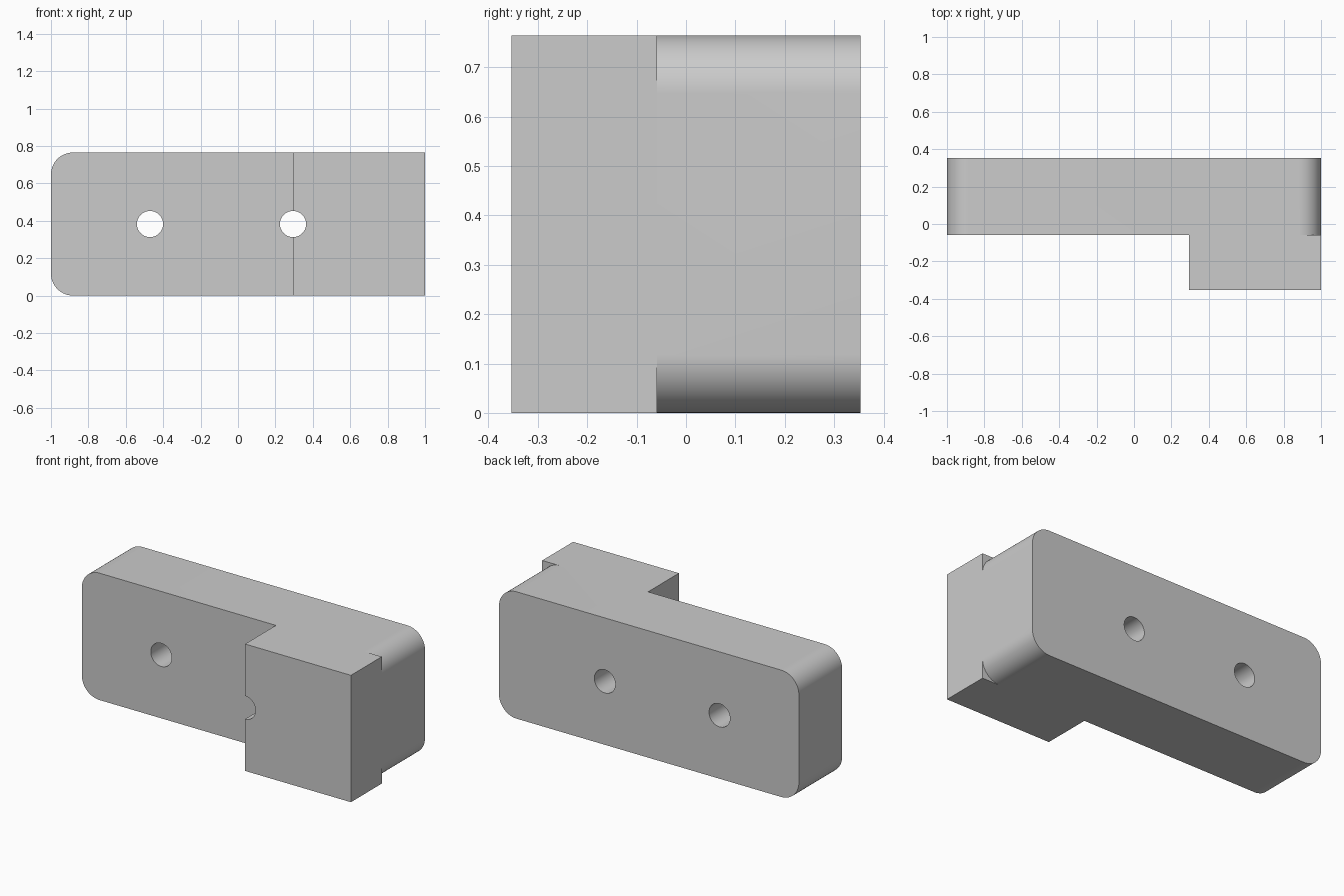
import bpy, bmesh
from math import cos, sin, pi

if "Cube" in bpy.data.objects:
    bpy.data.objects.remove(bpy.data.objects["Cube"])

U = 1 / 17                      # design unit
H = 13 * U                      # overall height
FRONT, STEP, BACK = -6 * U, -U, 6 * U


def arc(cx, cz, r, a0, a1, n):
    return [(cx + r * cos(a0 + (a1 - a0) * i / n),
             cz + r * sin(a0 + (a1 - a0) * i / n)) for i in range(n + 1)]


def prism(name, profile, y0, y1):
    """Extrude an x-z profile along y."""
    bm = bmesh.new()
    face = bm.faces.new([bm.verts.new((x, y0, z)) for x, z in profile])
    ext = bmesh.ops.extrude_face_region(bm, geom=[face])
    verts = [v for v in ext["geom"] if isinstance(v, bmesh.types.BMVert)]
    bmesh.ops.translate(bm, verts=verts, vec=(0, y1 - y0, 0))
    bmesh.ops.recalc_face_normals(bm, faces=bm.faces)
    mesh = bpy.data.meshes.new(name)
    bm.to_mesh(mesh)
    bm.free()
    obj = bpy.data.objects.new(name, mesh)
    bpy.context.collection.objects.link(obj)
    return obj


def combine(target, tool, operation):
    mod = target.modifiers.new(tool.name, "BOOLEAN")
    mod.object, mod.operation, mod.solver = tool, operation, "EXACT"
    bpy.context.view_layer.objects.active = target
    bpy.ops.object.modifier_apply(modifier=mod.name)
    bpy.data.objects.remove(tool)


# Long plate with rounded ends
R = 2 * U
corners = [(1 - R, H - R), (R - 1, H - R), (R - 1, R), (1 - R, R)]
outline = []
for i, (cx, cz) in enumerate(corners):
    outline += arc(cx, cz, R, i * pi / 2, (i + 1) * pi / 2, 16)
body = prism("stepped_bracket", outline, STEP, BACK)

# Square-cornered block on the front right
block = prism("front_block", [(5 * U, 0), (1, 0), (1, H), (5 * U, H)], FRONT, STEP)
combine(body, block, "UNION")

# Two bores; the right one also notches the block edge
for x in (-8 * U, 5 * U):
    bore = prism("bore_cutter", arc(x, H / 2, 0.07, 0, 2 * pi, 48)[:-1], -0.6, 0.6)
    bore.hide_render = True
    combine(body, bore, "DIFFERENCE")

bpy.ops.object.select_all(action="DESELECT")
body.select_set(True)
bpy.context.view_layer.objects.active = body
bpy.ops.object.shade_smooth_by_angle()
